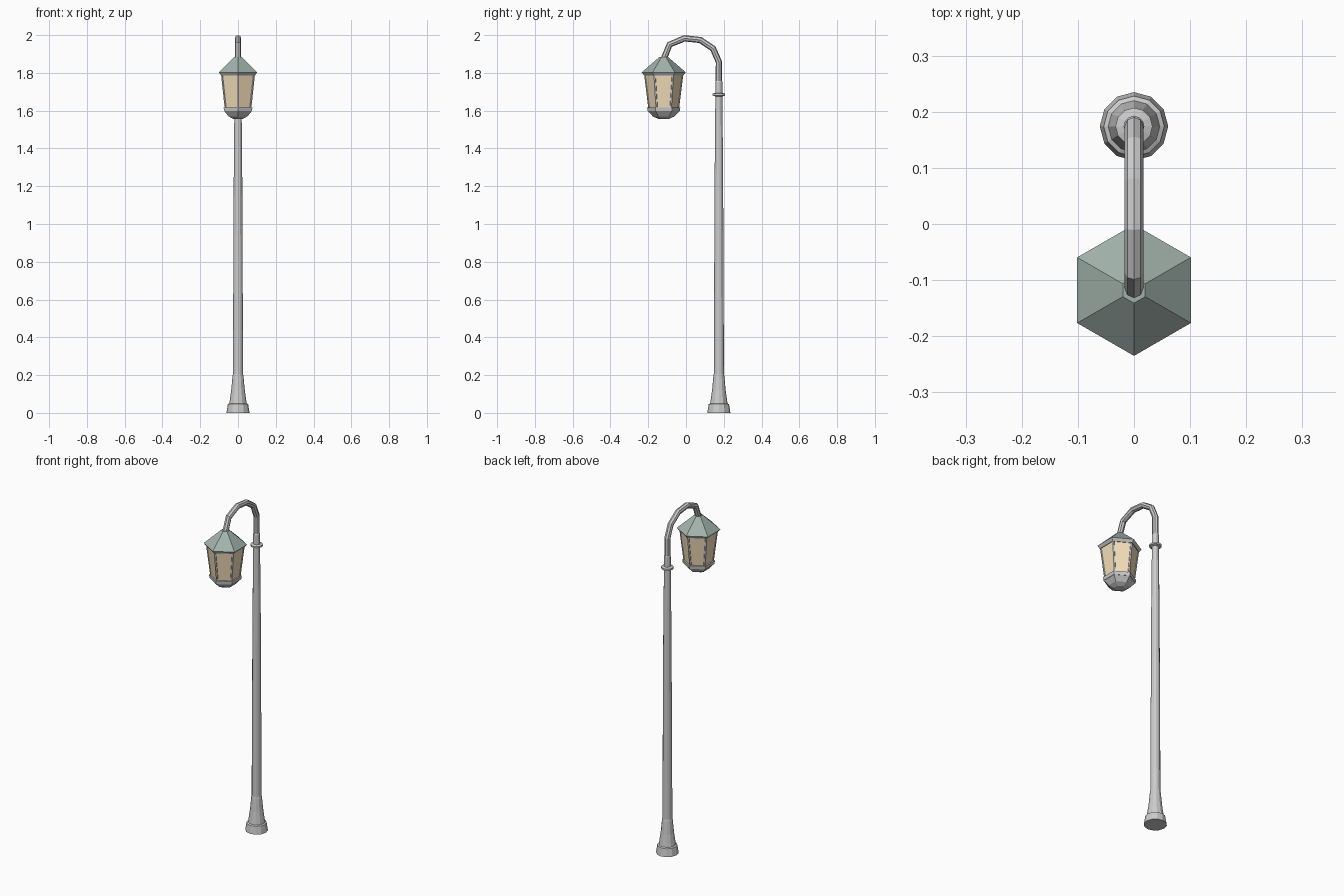
import bpy, math
from mathutils import Vector

if "Cube" in bpy.data.objects:
    bpy.data.objects.remove(bpy.data.objects["Cube"])

POST_Y, LAMP_Y = 0.174, -0.118


def material(name, rgb):
    m = bpy.data.materials.new(name)
    m.diffuse_color = (*rgb, 1)
    m.use_nodes = True
    m.node_tree.nodes["Principled BSDF"].inputs["Base Color"].default_value = m.diffuse_color
    return m


roof_green = material("roof_green", (0.36, 0.45, 0.41))
glass_amber = material("glass_amber", (0.93, 0.75, 0.50))


def add_mesh(name, verts, faces, mat=None):
    me = bpy.data.meshes.new(name)
    me.from_pydata(verts, [], faces)
    me.update()
    if mat:
        me.materials.append(mat)
    ob = bpy.data.objects.new(name, me)
    bpy.context.collection.objects.link(ob)
    return ob


def lathe(name, profile, sides, y, start=0.0, mat=None):
    """Flat-sided turned solid from (radius, z) pairs, bottom to top."""
    verts, faces = [], []
    for r, z in profile:
        for i in range(sides):
            a = start + math.tau * i / sides
            verts.append((r * math.cos(a), y + r * math.sin(a), z))
    for k in range(len(profile) - 1):
        for i in range(sides):
            j = (i + 1) % sides
            a, b = k * sides, (k + 1) * sides
            faces.append((a + i, a + j, b + j, b + i))
    faces.append(tuple(reversed(range(sides))))
    faces.append(tuple(range((len(profile) - 1) * sides, len(profile) * sides)))
    return add_mesh(name, verts, faces, mat)


# Post: stepped foot, flare, tapering shaft
lathe("post_foot", [(0.061, 0), (0.054, 0.046), (0.046, 0.05)], 12, POST_Y)
lathe("post_flare", [(0.046, 0.05), (0.036, 0.12), (0.029, 0.195), (0.027, 0.205)], 12, POST_Y)
lathe("post_shaft", [(0.027, 0.2), (0.0225, 1.25), (0.0185, 1.68), (0.0185, 1.752),
                     (0.016, 1.758)], 12, POST_Y)
lathe("post_collar", [(0.02, 1.676), (0.033, 1.68), (0.033, 1.69), (0.02, 1.694)], 12, POST_Y)

# Bent arm: eight-sided tube swept along the hook
path = [(POST_Y, 1.74), (POST_Y, 1.858), (0.143, 1.929), (0.076, 1.974),
        (-0.008, 1.983), (-0.087, 1.95), (-0.118, 1.873)]
R, N = 0.0168, 8
pts = [Vector((0, y, z)) for y, z in path]
verts, faces = [], []
for k, p in enumerate(pts):
    d_in = (p - pts[max(k - 1, 0)]).normalized()
    d_out = (pts[min(k + 1, len(pts) - 1)] - p).normalized()
    d = (d_in + d_out).normalized()
    normal = Vector((1, 0, 0)).cross(d)
    for i in range(N):
        a = math.tau * i / N
        verts.append(p + Vector((R * math.cos(a), 0, 0)) + normal * R * math.sin(a))
for k in range(len(pts) - 1):
    for i in range(N):
        j = (i + 1) % N
        faces.append((k * N + i, k * N + j, (k + 1) * N + j, (k + 1) * N + i))
faces += [tuple(reversed(range(N))), tuple(range((len(pts) - 1) * N, len(pts) * N))]
add_mesh("hook_arm", verts, faces)

# Lantern: hexagonal, corners pointing front and back
HEX = math.radians(30)
lathe("lantern_roof", [(0.117, 1.803), (0.023, 1.884)], 6, LAMP_Y, HEX, roof_green)
lathe("lantern_eave", [(0.104, 1.787), (0.117, 1.803)], 6, LAMP_Y, HEX)
lathe("lantern_bottom_band", [(0.085, 1.597), (0.088, 1.617)], 6, LAMP_Y, HEX)
lathe("lantern_base", [(0.03, 1.557), (0.058, 1.57), (0.083, 1.597)], 6, LAMP_Y, HEX)
lathe("lantern_glass", [(0.0785, 1.615), (0.1005, 1.789)], 6, LAMP_Y, HEX, glass_amber)

# Slim corner bars wrapping each glass edge
W, T = 0.007, 0.004
for n in range(6):
    a = HEX + math.tau * n / 6
    verts = []
    for r, z in ((0.0815, 1.612), (0.1035, 1.79)):
        corner = Vector((r * math.cos(a), LAMP_Y + r * math.sin(a), z))
        inner = Vector((-T * math.cos(a), -T * math.sin(a), 0))
        # directions along the two hexagon sides meeting here
        e1 = Vector((math.cos(a + math.radians(120)), math.sin(a + math.radians(120)), 0)) * W
        e2 = Vector((math.cos(a - math.radians(120)), math.sin(a - math.radians(120)), 0)) * W
        verts += [corner, corner + e1, corner + e1 + inner, corner + inner,
                  corner + e2 + inner, corner + e2]
    faces = [(i, (i + 1) % 6, (i + 1) % 6 + 6, i + 6) for i in range(6)]
    faces += [(5, 4, 3, 2, 1, 0), (6, 7, 8, 9, 10, 11)]
    add_mesh(f"lantern_corner_bar_{n + 1}", verts, faces)
